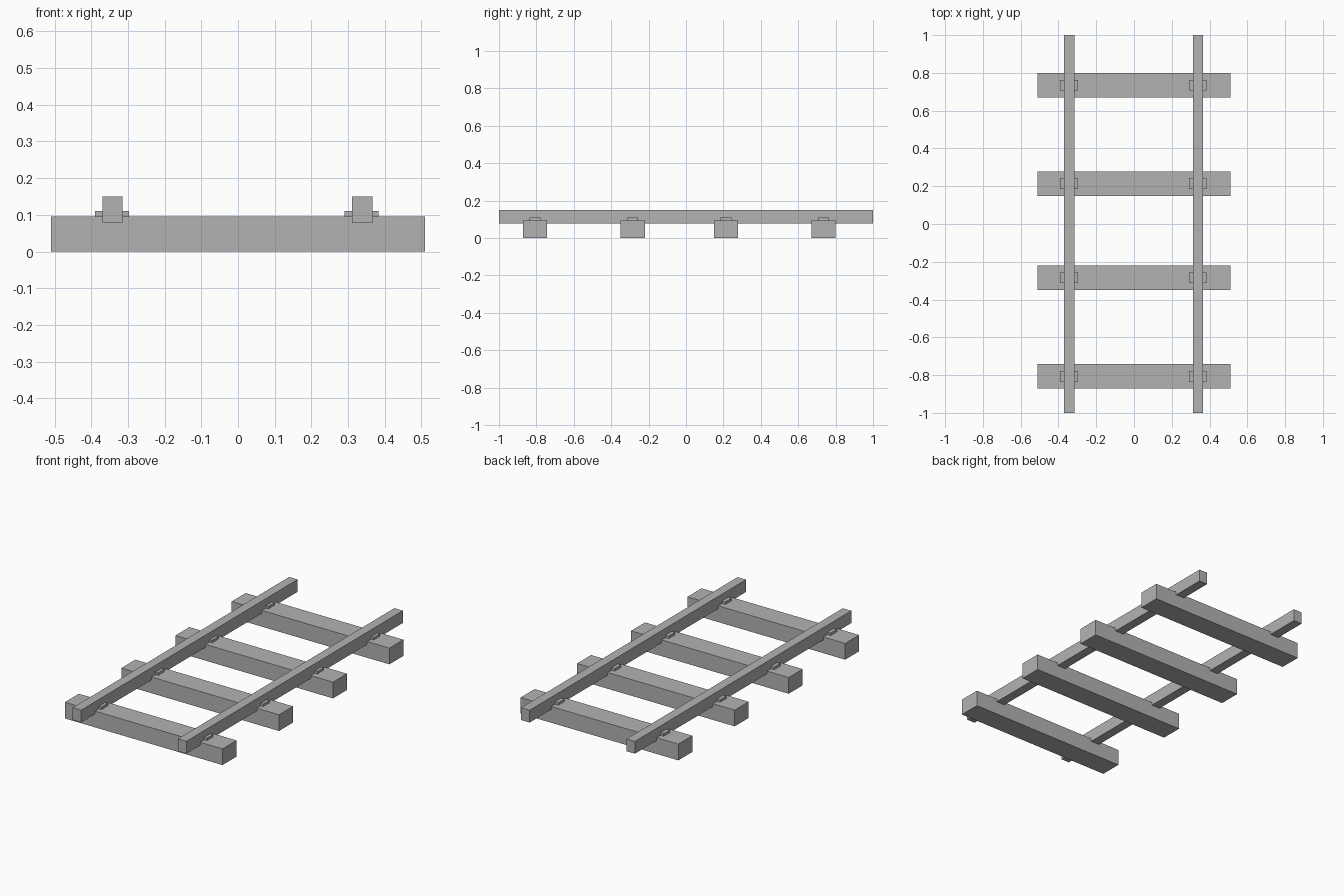
import bpy

cube = bpy.data.objects.get("Cube")
if cube:
    bpy.data.objects.remove(cube, do_unlink=True)

# Single plain grey
GREY = (0.45, 0.45, 0.45, 1.0)
grey = bpy.data.materials.new("plain_grey")
grey.use_nodes = True
grey.diffuse_color = GREY
grey.node_tree.nodes["Principled BSDF"].inputs["Base Color"].default_value = GREY


def box(name, centre, size):
    bpy.ops.mesh.primitive_cube_add(size=1, location=centre)
    obj = bpy.context.object
    obj.name = name
    obj.scale = size
    bpy.ops.object.transform_apply(location=False, rotation=False, scale=True)
    obj.data.materials.append(grey)
    return obj


RAILS = {"right": -0.342, "left": 0.339}
TIES = [-0.807, -0.285, 0.214, 0.735]

# Two long rails, slightly sunk into the ties
for side, x in RAILS.items():
    box(f"{side}_rail", (x, 0, 0.114), (0.055, 2.0, 0.072))

for i, y in enumerate(TIES, 1):
    # Cross tie
    box(f"tie_{i}", (0, y, 0.0475), (1.02, 0.129, 0.095))
    # Small fastening plate under each rail
    for side, x in RAILS.items():
        box(f"{side}_rail_plate_{i}", (x - 0.002, y, 0.1), (0.093, 0.057, 0.02))
